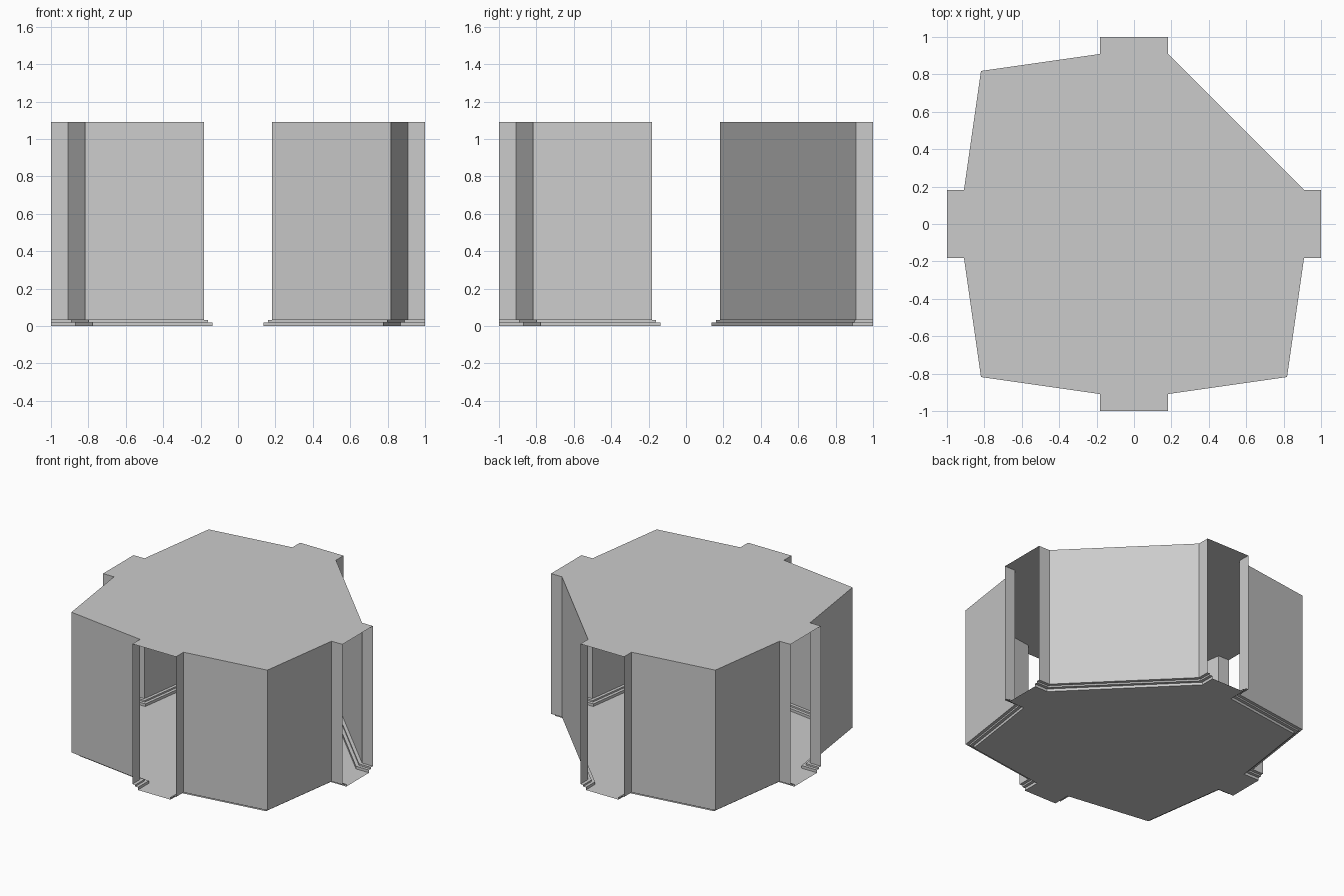
import bpy
from mathutils import Vector

if "Cube" in bpy.data.objects:
    bpy.data.objects.remove(bpy.data.objects["Cube"])

U = 1 / 11                      # modelling unit: the room is 22 units wide
HEIGHT = 12 * U
STEP1, STEP2 = 0.25 * U, 0.5 * U    # inward steps of the skirting
Z1, Z2 = 0.032, 0.02                # heights of the skirting steps


def rotate(p, k):
    """Quarter turns about the room centre."""
    x, y = p
    for _ in range(k):
        x, y = -y, x
    return Vector((x * U, y * U))


def inset(path, d):
    """Offset an open path to its left (into the room) with mitred corners."""
    dirs = [(b - a).normalized() for a, b in zip(path, path[1:])]
    norms = [Vector((-v.y, v.x)) for v in dirs]
    out = []
    for i, p in enumerate(path):
        a, b = norms[max(i - 1, 0)], norms[min(i, len(norms) - 1)]
        out.append(p + (a + b) * (d / (1 + a.dot(b))))
    return out


def add_mesh(name, verts, faces):
    mesh = bpy.data.meshes.new(name)
    mesh.from_pydata(verts, [], faces)
    mesh.update()
    obj = bpy.data.objects.new(name, mesh)
    bpy.context.collection.objects.link(obj)
    return obj


def sheet(name, rings):
    """Strip of quads between successive (path, z) rows, facing the room."""
    n = len(rings[0][0])
    verts = [(p.x, p.y, z) for path, z in rings for p in path]
    faces = [(r * n + i, r * n + i + 1, (r + 1) * n + i + 1, (r + 1) * n + i)
             for r in range(len(rings) - 1) for i in range(n - 1)]
    return add_mesh(name, verts, faces)


# One wall run per quadrant, from door jamb to door jamb; the first is chamfered
runs = []
for k in range(4):
    corner = [] if k == 0 else [(9, 9)]
    profile = [(11, 2), (10, 2)] + corner + [(2, 10), (2, 11)]
    runs.append([rotate(p, k) for p in profile])

floor_outline, ceiling_outline = [], []
for k, run in enumerate(runs):
    mid, low = inset(run, STEP1), inset(run, STEP2)
    # Wall with its door jambs
    sheet(f"wall_{k + 1}", [(run, HEIGHT), (run, Z1)][::-1][::-1])
    # Stepped skirting below the wall
    sheet(f"skirting_{k + 1}", [(run, Z1), (mid, Z1), (mid, Z2), (low, Z2), (low, 0)])
    floor_outline += low
    ceiling_outline += run

# Floor faces up, ceiling faces down into the room
add_mesh("floor", [(p.x, p.y, 0) for p in floor_outline],
         [tuple(range(len(floor_outline)))])
add_mesh("ceiling", [(p.x, p.y, HEIGHT) for p in ceiling_outline],
         [tuple(reversed(range(len(ceiling_outline))))])
